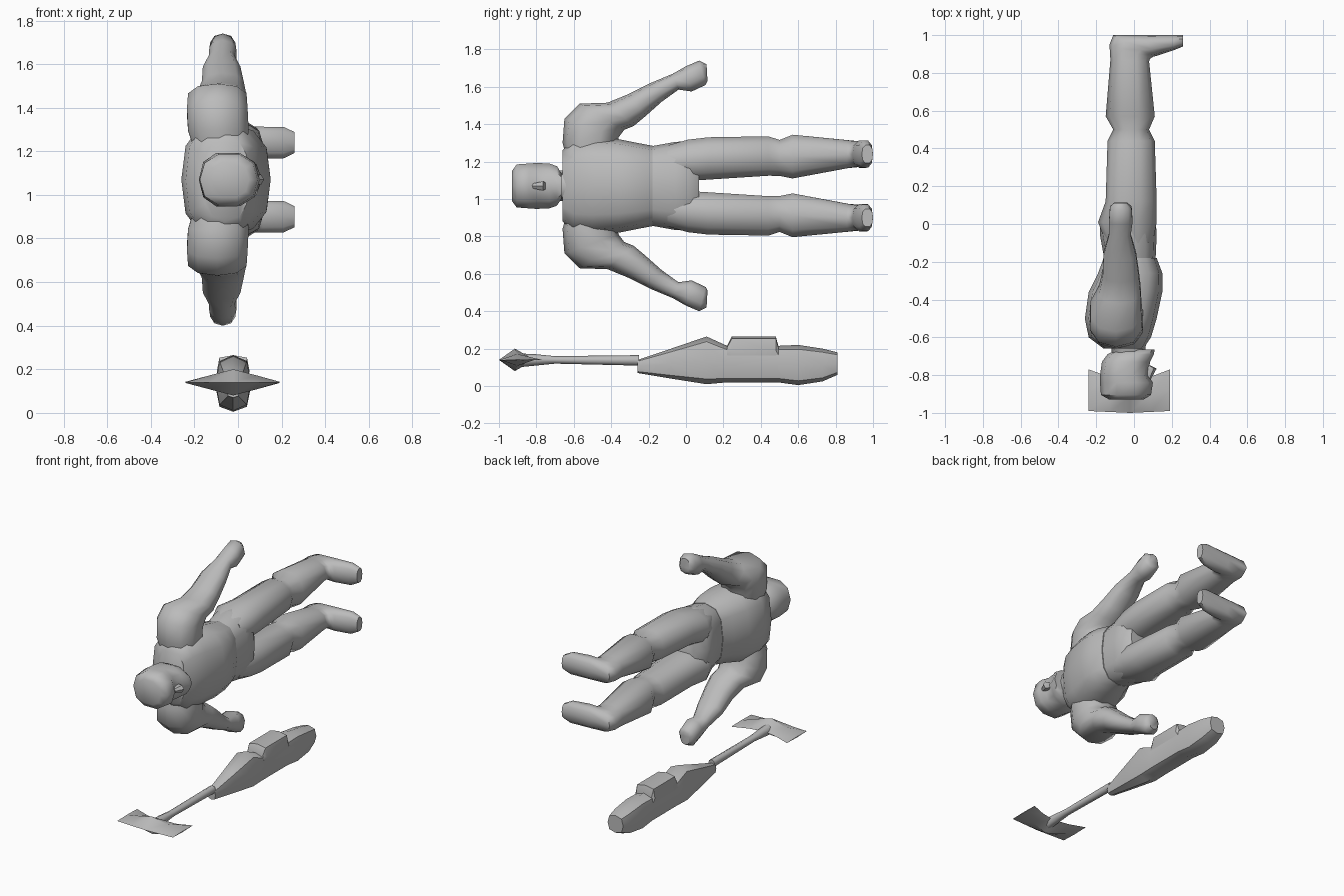
import bpy, bmesh, math
from mathutils import Vector

grey = bpy.data.materials.new("plain grey")
grey.diffuse_color = (0.5, 0.5, 0.5, 1)
MID = 1.07  # height of the figure's plane of symmetry


def loft(name, rings, side, n=10, power=0.85, angle=50):
    """Skin rings given as (end point, opposite end point, half width along side)."""
    bm = bmesh.new()
    side = Vector(side)
    loops = []
    for p, q, w in rings:
        p, q = Vector(p), Vector(q)
        c, v = (p + q) / 2, (p - q) / 2
        loop = []
        for i in range(n):
            a = 2 * math.pi * i / n
            s, t = math.cos(a), math.sin(a)
            s = math.copysign(abs(s) ** power, s)
            t = math.copysign(abs(t) ** power, t)
            loop.append(bm.verts.new(c + v * s + side * (w * t)))
        loops.append(loop)
    for a, b in zip(loops, loops[1:]):
        for i in range(n):
            j = (i + 1) % n
            bm.faces.new((a[i], a[j], b[j], b[i]))
    bm.faces.new(loops[0][::-1])
    bm.faces.new(loops[-1])
    bmesh.ops.recalc_face_normals(bm, faces=bm.faces)
    me = bpy.data.meshes.new(name)
    bm.to_mesh(me)
    bm.free()
    me.materials.append(grey)
    ob = bpy.data.objects.new(name, me)
    bpy.context.collection.objects.link(ob)
    bpy.ops.object.select_all(action='DESELECT')
    ob.select_set(True)
    bpy.context.view_layer.objects.active = ob
    bpy.ops.object.shade_smooth_by_angle(angle=math.radians(angle))
    return ob


def along_y(rows, z=MID):
    """Rows of (y, back x, front x, half width) as rings square to y."""
    return [((b, y, z), (f, y, z), w) for y, b, f, w in rows]


Z, X = (0, 0, 1), (1, 0, 0)

# Trunk: shirt with a hem over the trousers
loft("chest", along_y([
    (-0.66, -0.16, 0.05, 0.19), (-0.60, -0.24, 0.09, 0.25),
    (-0.50, -0.26, 0.12, 0.26), (-0.36, -0.24, 0.15, 0.25),
    (-0.26, -0.19, 0.15, 0.23), (-0.18, -0.16, 0.12, 0.215)]), Z, 12, 0.75)
loft("hips", along_y([
    (-0.24, -0.14, 0.11, 0.20), (-0.17, -0.16, 0.115, 0.215),
    (-0.06, -0.18, 0.12, 0.235), (0.02, -0.18, 0.115, 0.24),
    (0.07, -0.12, 0.08, 0.20)]), Z, 12, 0.75)

# Head, neck and face
loft("neck", along_y([(-0.74, -0.11, 0.05, 0.085), (-0.66, -0.12, 0.06, 0.085),
                      (-0.60, -0.15, 0.07, 0.12)]), Z)
loft("head", along_y([
    (-0.93, -0.13, 0.05, 0.085), (-0.905, -0.175, 0.09, 0.12),
    (-0.84, -0.18, 0.10, 0.125), (-0.80, -0.18, 0.075, 0.128),
    (-0.73, -0.17, 0.085, 0.125), (-0.69, -0.14, 0.105, 0.11),
    (-0.665, -0.09, 0.11, 0.07)]), Z, 10, 0.85)
loft("nose", along_y([(-0.83, 0.05, 0.085, 0.012), (-0.765, 0.05, 0.12, 0.028),
                      (-0.75, 0.05, 0.09, 0.02)]), Z, 6)

# Limbs, one pair each
for label, m in (("upper", 1), ("lower", -1)):
    leg = [  # back x, y, front x, y, offset from middle, half width
        (-0.15, -0.10, 0.10, -0.10, 0.12, 0.10),
        (-0.19, 0.01, 0.12, 0.01, 0.137, 0.115),
        (-0.15, 0.12, 0.12, 0.12, 0.147, 0.118),
        (-0.14, 0.44, 0.11, 0.44, 0.16, 0.11),
        (-0.11, 0.50, 0.08, 0.50, 0.15, 0.10),
        (-0.15, 0.57, 0.11, 0.57, 0.157, 0.122),
        (-0.125, 0.87, 0.08, 0.86, 0.17, 0.078),
        (-0.13, 0.95, 0.085, 0.875, 0.17, 0.072),
        (-0.11, 1.00, 0.10, 0.885, 0.17, 0.072),
        (0.04, 1.00, 0.12, 0.89, 0.17, 0.076),
        (0.21, 1.00, 0.21, 0.92, 0.17, 0.075),
        (0.26, 1.00, 0.26, 0.94, 0.17, 0.05)]
    loft(label + "_leg", [((a, b, MID + m * o), (c, d, MID + m * o), w)
                          for a, b, c, d, o, w in leg], Z)
    arm = [  # outer y, z offset, inner y, z offset, x, half width
        (-0.63, 0.12, -0.40, 0.12, -0.08, 0.12),
        (-0.66, 0.23, -0.37, 0.22, -0.09, 0.145),
        (-0.65, 0.36, -0.36, 0.26, -0.095, 0.145),
        (-0.57, 0.44, -0.33, 0.30, -0.095, 0.14),
        (-0.42, 0.445, -0.28, 0.32, -0.075, 0.115),
        (-0.31, 0.49, -0.22, 0.37, -0.07, 0.10),
        (-0.19, 0.55, -0.13, 0.45, -0.075, 0.09),
        (-0.07, 0.60, -0.04, 0.515, -0.075, 0.06),
        (0.00, 0.64, 0.03, 0.505, -0.07, 0.065),
        (0.07, 0.67, 0.105, 0.54, -0.07, 0.06),
        (0.11, 0.65, 0.115, 0.56, -0.07, 0.035)]
    loft(label + "_arm", [((x, a, MID + m * b), (x, c, MID + m * d), w)
                          for a, b, c, d, x, w in arm], X)


def stock(rows):
    """Rows of (y, bottom z, top z, half width) centred on the tool's axis."""
    return [((-0.022, y, t), (-0.022, y, b), w) for y, b, t, w in rows]


# Tool: body, raised block, shaft and crosswise blade
loft("tool_body", stock([
    (-0.26, 0.07, 0.14, 0.03), (-0.08, 0.04, 0.20, 0.055),
    (0.11, 0.01, 0.265, 0.08), (0.22, 0.02, 0.215, 0.08),
    (0.49, 0.02, 0.215, 0.08), (0.60, 0.005, 0.22, 0.08),
    (0.73, 0.025, 0.20, 0.075), (0.81, 0.06, 0.18, 0.06)]), X, 8, 0.7, 40)
loft("tool_block", stock([
    (0.22, 0.12, 0.215, 0.07), (0.245, 0.12, 0.265, 0.075),
    (0.48, 0.12, 0.265, 0.075), (0.495, 0.12, 0.21, 0.07)]), X, 8, 0.5, 40)
loft("tool_shaft", stock([
    (-0.90, 0.10, 0.175, 0.035), (-0.80, 0.11, 0.17, 0.03),
    (-0.70, 0.12, 0.16, 0.025), (-0.28, 0.11, 0.165, 0.025),
    (-0.25, 0.11, 0.165, 0.025)]), X, 8, 1)
loft("tool_blade", [((x, a, 0.14), (x, b, 0.14), w) for x, a, b, w in (
    (-0.24, -0.99, -0.77, 0.003), (-0.13, -0.995, -0.81, 0.032),
    (-0.022, -1.0, -0.83, 0.06),
    (0.085, -0.995, -0.81, 0.032), (0.19, -0.99, -0.77, 0.003))],
    Z, 4, 1, 25)
